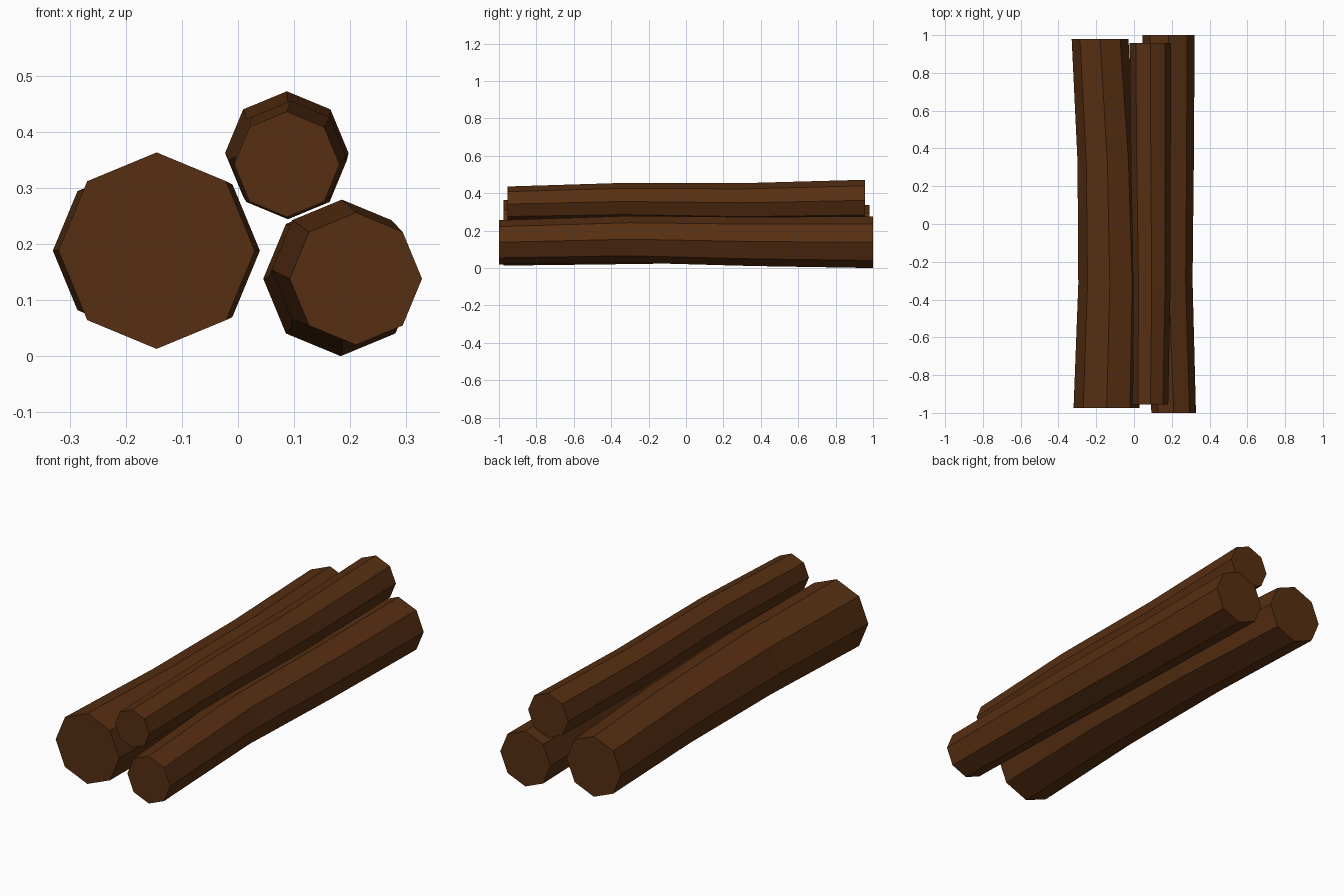
import bpy, bmesh
from math import cos, sin, pi

if "Cube" in bpy.data.objects:
    bpy.data.objects.remove(bpy.data.objects["Cube"])

SIDES = 8
bark = bpy.data.materials.new("bark")
bark.diffuse_color = (0.095, 0.028, 0.006, 1)
bark.use_nodes = True
bark.node_tree.nodes["Principled BSDF"].inputs["Base Color"].default_value = bark.diffuse_color


def log(name, rings):
    """Loft an octagonal log through (x, y, z, radius) rings, with flat end caps."""
    bm = bmesh.new()
    loops = [[bm.verts.new((x + r * cos(2 * pi * i / SIDES), y, z + r * sin(2 * pi * i / SIDES)))
              for i in range(SIDES)] for x, y, z, r in rings]
    for a, b in zip(loops, loops[1:]):
        for i in range(SIDES):
            j = (i + 1) % SIDES
            bm.faces.new((a[i], a[j], b[j], b[i]))
    bm.faces.new(loops[0])
    bm.faces.new(loops[-1][::-1])
    bmesh.ops.recalc_face_normals(bm, faces=bm.faces)
    mesh = bpy.data.meshes.new(name)
    bm.to_mesh(mesh)
    bm.free()
    mesh.materials.append(bark)
    obj = bpy.data.objects.new(name, mesh)
    bpy.context.collection.objects.link(obj)


# thick log on the left
log("left_log", [(-0.145, -0.975, 0.188, 0.175), (-0.128, -0.32, 0.188, 0.167),
                 (-0.141, 0.33, 0.188, 0.158), (-0.18, 0.98, 0.188, 0.15)])
# medium log on the right
log("right_log", [(0.21, -1.0, 0.138, 0.118), (0.185, -0.3, 0.154, 0.125),
                  (0.186, 0.35, 0.142, 0.131), (0.183, 1.0, 0.138, 0.138)])
# thin log resting on top
log("top_log", [(0.087, -0.955, 0.342, 0.094), (0.094, -0.34, 0.356, 0.099),
                (0.089, 0.31, 0.349, 0.105), (0.087, 0.958, 0.362, 0.11)])
